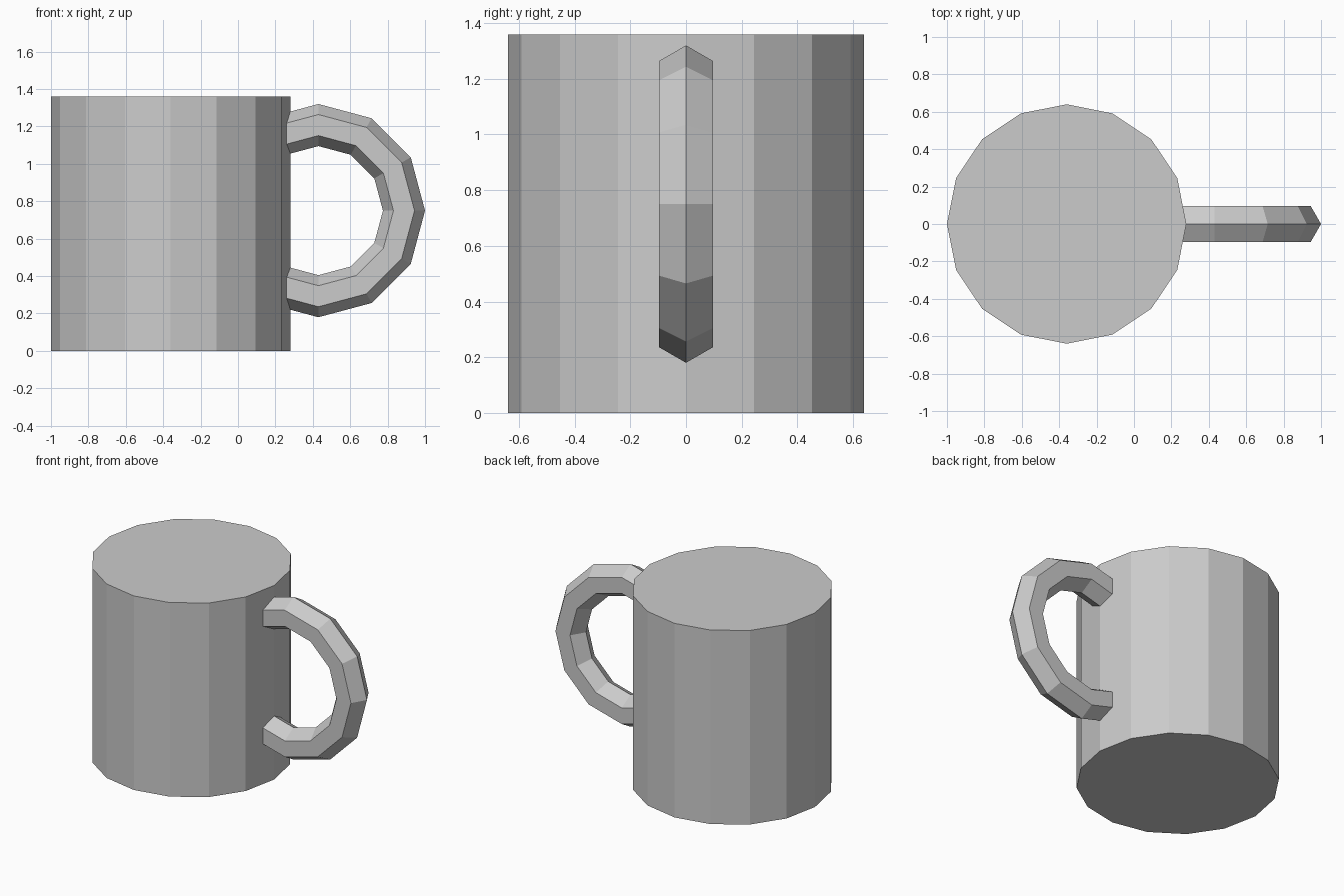
import bpy, bmesh
from math import cos, sin, radians
from mathutils import Matrix, Vector

if "Cube" in bpy.data.objects:
    bpy.data.objects.remove(bpy.data.objects["Cube"])

# Body: closed 16-sided cylinder
bpy.ops.mesh.primitive_cylinder_add(vertices=16, radius=0.64, depth=1.36,
                                    location=(-0.36, 0, 0.68))
bpy.context.object.name = "mug_body"

# Handle: hexagonal section swept round a 12-step ring, ends sunk into the body
CENTRE = Vector((0.43, 0, 0.75))
RING, TUBE = 0.4575, 0.1125
bm = bmesh.new()
rings = []
for step in range(-4, 5):
    turn = Matrix.Rotation(radians(30 * step), 4, 'Y')
    rings.append([bm.verts.new(CENTRE + turn @ Vector(
        (RING + TUBE * cos(radians(60 * k)), TUBE * sin(radians(60 * k)), 0)))
        for k in range(6)])
for a, b in zip(rings, rings[1:]):
    for k in range(6):
        n = (k + 1) % 6
        bm.faces.new((a[k], a[n], b[n], b[k]))
bm.faces.new(rings[0])
bm.faces.new(rings[-1])
bmesh.ops.recalc_face_normals(bm, faces=bm.faces)

mesh = bpy.data.meshes.new("handle")
bm.to_mesh(mesh)
bm.free()
bpy.context.collection.objects.link(bpy.data.objects.new("handle", mesh))
